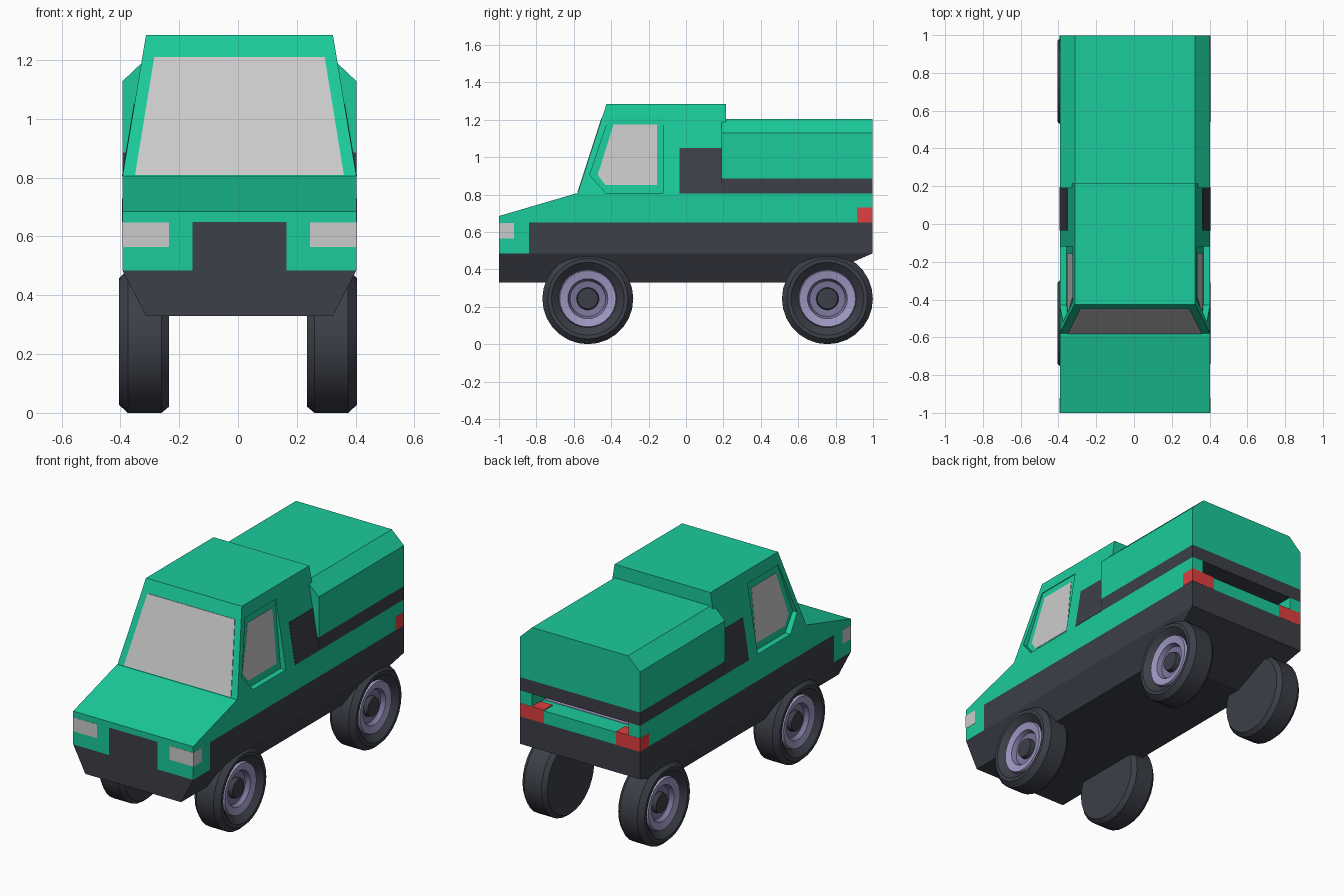
import bpy, bmesh, math

if "Cube" in bpy.data.objects:
    bpy.data.objects.remove(bpy.data.objects["Cube"])

CX = 0.005      # body centre line
W = 0.398       # body half width
REAR = 0.997


def material(name, rgb):
    m = bpy.data.materials.new(name)
    m.diffuse_color = (*rgb, 1)
    m.use_nodes = True
    m.node_tree.nodes["Principled BSDF"].inputs["Base Color"].default_value = m.diffuse_color
    return m


GREEN = material("green_paint", (0.011, 0.6, 0.33))
DARK = material("dark_trim", (0.045, 0.05, 0.065))
LILAC = material("lilac_metal", (0.35, 0.32, 0.55))
PURPLE = material("shaded_metal", (0.2, 0.18, 0.33))
RED = material("red_lamp", (0.75, 0.05, 0.05))


def finish(name, bm, mat):
    bmesh.ops.recalc_face_normals(bm, faces=bm.faces)
    me = bpy.data.meshes.new(name)
    bm.to_mesh(me)
    bm.free()
    ob = bpy.data.objects.new(name, me)
    bpy.context.collection.objects.link(ob)
    if mat:
        me.materials.append(mat)
    return ob


def loft(name, ring_a, ring_b, mat):
    """Closed solid between two matching rings of points."""
    bm = bmesh.new()
    a = [bm.verts.new(p) for p in ring_a]
    b = [bm.verts.new(p) for p in ring_b]
    bm.faces.new(a)
    bm.faces.new(b[::-1])
    n = len(a)
    for i in range(n):
        j = (i + 1) % n
        bm.faces.new((a[i], b[i], b[j], a[j]))
    return finish(name, bm, mat)


def rect(hw, y0, y1, z):
    return [(CX - hw, y0, z), (CX + hw, y0, z), (CX + hw, y1, z), (CX - hw, y1, z)]


def box(name, x0, x1, y0, y1, z0, z1, mat):
    r = [(x0, y0), (x1, y0), (x1, y1), (x0, y1)]
    return loft(name, [(CX + x, y, z0) for x, y in r], [(CX + x, y, z1) for x, y in r], mat)


def side_slab(name, outline, side, x_in, x_out, mat):
    """Outline in (y, z), sideways extent given by two functions of z."""
    return loft(name, [(CX + side * x_in(z), y, z) for y, z in outline],
                [(CX + side * x_out(z), y, z) for y, z in outline], mat)


def cut(ob, cutter):
    cutter.hide_render = True
    cutter.hide_viewport = True
    mod = ob.modifiers.new("cut", 'BOOLEAN')
    mod.operation = 'DIFFERENCE'
    mod.solver = 'EXACT'
    mod.object = cutter


def lathe(name, profile, side, y, z, mat):
    """Spin an (x, radius) profile about the axle."""
    bm = bmesh.new()
    vs = [bm.verts.new((side * x, y, z + r)) for x, r in profile]
    es = [bm.edges.new(p) for p in zip(vs, vs[1:])]
    bmesh.ops.spin(bm, geom=vs + es, cent=(0, y, z), axis=(1, 0, 0),
                   angle=2 * math.pi, steps=28, use_duplicate=False)
    bmesh.ops.remove_doubles(bm, verts=bm.verts, dist=1e-4)
    ob = finish(name, bm, mat)
    bpy.ops.object.select_all(action='DESELECT')
    ob.select_set(True)
    bpy.context.view_layer.objects.active = ob
    bpy.ops.object.shade_smooth_by_angle(angle=math.radians(25))
    return ob


# Underbody and dark belt
loft("underbody", rect(0.318, -1, 0.64, 0.33), rect(W, -1, REAR, 0.485), DARK)
box("belt", -W, W, -0.84, REAR, 0.485, 0.65, DARK)
box("grille", -0.16, 0.16, -1, -0.84, 0.485, 0.65, DARK)

# Green upper body with hood slope and open bed slot
body = side_slab("upper_body", [(-1, 0.65), (-1, 0.685), (-0.59, 0.805), (REAR, 0.805), (REAR, 0.65)],
                 1, lambda z: -W, lambda z: W, GREEN)
cut(body, box("bed_cutter", -0.32, 0.32, 0.25, 1.2, 0.725, 0.9, None))
box("bed_floor", -0.32, 0.32, 0.25, 0.88, 0.72, 0.728, LILAC)

# Cab with recessed side windows
cab = loft("cab", rect(W, -0.58, 0.215, 0.805), rect(0.318, -0.425, 0.215, 1.285), GREEN)


def wall(z):
    return W - 0.08 * (z - 0.805) / 0.48


def pane(z):
    return 0.362 - 0.037 * (z - 0.81) / 0.405


def screen_y(z):
    return -0.58 + 0.155 * (z - 0.805) / 0.48


# Windscreen
scr = [(-0.355, 0.81), (0.355, 0.81), (0.29, 1.21), (-0.29, 1.21)]
loft("windscreen", [(CX + x, screen_y(z) - 0.003, z) for x, z in scr],
     [(CX + x, screen_y(z) + 0.005, z) for x, z in scr], None)

DOOR = [(-0.515, 0.905), (-0.41, 1.215), (-0.12, 1.215), (-0.12, 0.809), (-0.43, 0.809)]
GLASS = [(-0.472, 0.905), (-0.387, 1.175), (-0.155, 1.175), (-0.155, 0.85), (-0.43, 0.85)]
VENT = [(-0.035, 0.806), (-0.035, 1.05), (0.195, 1.05), (0.195, 0.806)]

for side, tag in ((1, "right"), (-1, "left")):
    cut(cab, side_slab(tag + "_window_cutter", DOOR, side, pane, lambda z: 0.6, None))
    side_slab(tag + "_window", GLASS, side, lambda z: pane(z) - 0.005, lambda z: pane(z) + 0.002, None)
    side_slab(tag + "_side_vent", VENT, side, lambda z: wall(z) - 0.01, lambda z: wall(z) + 0.002, DARK)
    # Front corner panels and lamps
    x = sorted((side * 0.16, side * W))
    box(tag + "_front_corner", *x, -1, -0.84, 0.485, 0.65, GREEN)
    x = sorted((side * 0.24, side * (W + 0.001)))
    box(tag + "_headlight", *x, -1.001, -0.92, 0.565, 0.648, None)
    box(tag + "_tail_light", *x, 0.915, REAR + 0.001, 0.65, 0.73, RED)

# Bed cover with chamfered top edges and dark base band
box("cover_band", -W, W, 0.19, REAR, 0.805, 0.885, DARK)
arch = [(-W, 0.885), (-W, 1.128), (-0.318, 1.204), (0.318, 1.204), (W, 1.128), (W, 0.885)]
loft("bed_cover", [(CX + x, 0.19, z) for x, z in arch],
     [(CX + x, REAR, z) for x, z in arch], GREEN)

# Wheels: tyre, dished rim, inner dish and hub
for side, s in ((1, "right"), (-1, "left")):
    for y, e in ((-0.525, "front"), (0.756, "rear")):
        tag = f"{e}_{s}_"
        z = 0.243
        lathe(tag + "tyre", [(0.235, 0), (0.235, 0.222), (0.26, 0.243), (0.375, 0.243),
                             (0.405, 0.215), (0.405, 0.195), (0.37, 0.155)], side, y, z, DARK)
        lathe(tag + "rim", [(0.37, 0.155), (0.385, 0.15), (0.375, 0.107)], side, y, z, LILAC)
        lathe(tag + "dish", [(0.375, 0.107), (0.35, 0.095), (0.345, 0.06)], side, y, z, PURPLE)
        lathe(tag + "hub", [(0.345, 0.06), (0.37, 0.055), (0.372, 0)], side, y, z, DARK)
